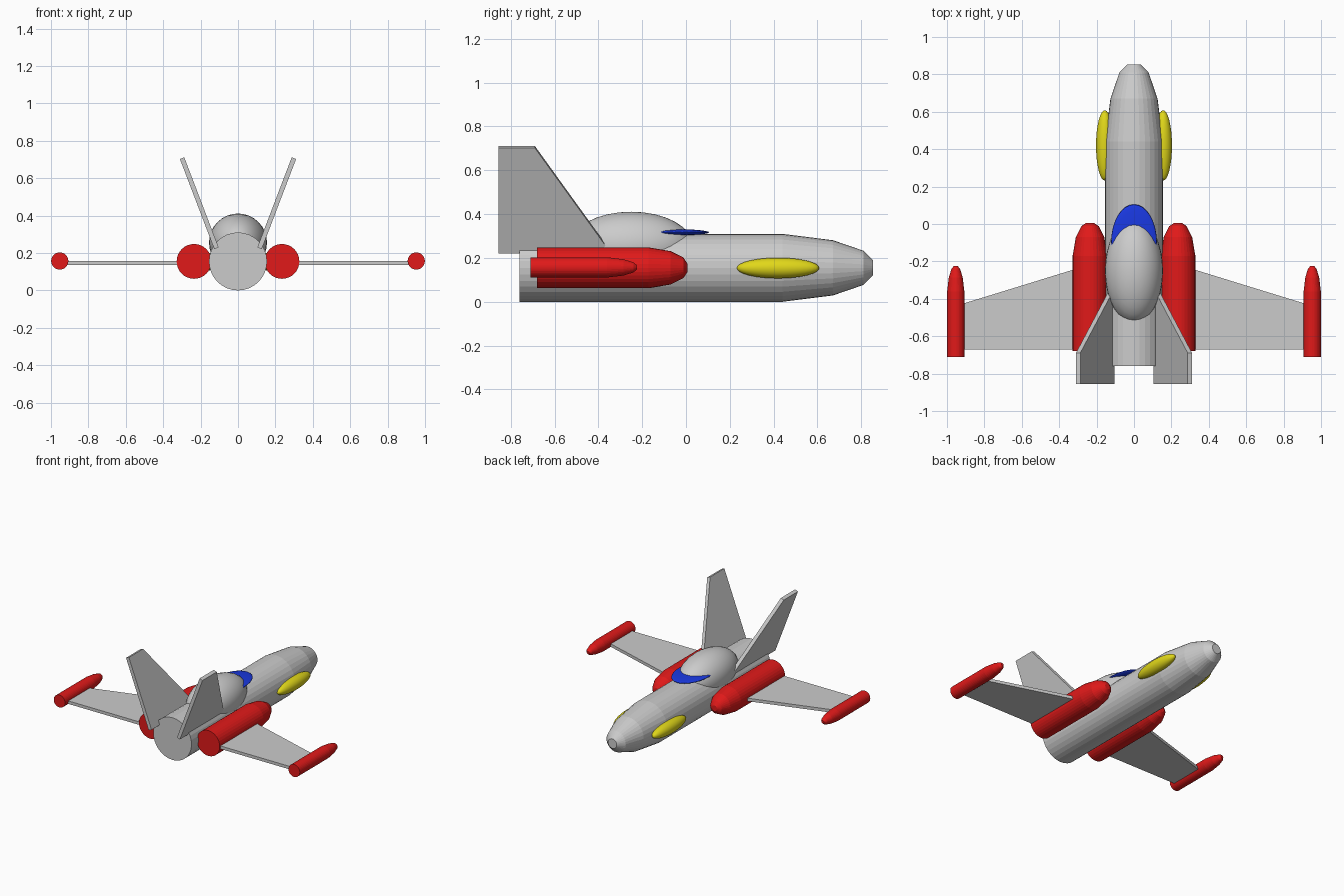
import bpy, bmesh
from math import sin, cos, pi
from mathutils import Vector

if "Cube" in bpy.data.objects:
    bpy.data.objects.remove(bpy.data.objects["Cube"])

def material(name, color):
    m = bpy.data.materials.new(name)
    m.diffuse_color = color
    m.use_nodes = True
    m.node_tree.nodes["Principled BSDF"].inputs["Base Color"].default_value = m.diffuse_color
    return m

RED = material("red", (0.75, 0.01, 0.01, 1))
BLUE = material("blue", (0.01, 0.04, 0.75, 1))
YELLOW = material("yellow", (0.75, 0.68, 0.01, 1))

def add_object(name, bm, mat=None):
    bmesh.ops.recalc_face_normals(bm, faces=bm.faces)
    mesh = bpy.data.meshes.new(name)
    bm.to_mesh(mesh)
    bm.free()
    if mat:
        mesh.materials.append(mat)
    ob = bpy.data.objects.new(name, mesh)
    bpy.context.collection.objects.link(ob)
    return ob

def mirror(ob):
    ob.modifiers.new("mirror", 'MIRROR')
    return ob

def tube(name, x, z, profile, mat=None, sides=32):
    """Round body along y, profile is a list of (y, radius)."""
    bm = bmesh.new()
    rings = [[bm.verts.new((x + r * cos(2 * pi * i / sides), y, z + r * sin(2 * pi * i / sides)))
              for i in range(sides)] for y, r in profile]
    for a, b in zip(rings, rings[1:]):
        for i in range(sides):
            j = (i + 1) % sides
            bm.faces.new((a[i], a[j], b[j], b[i]))
    bm.faces.new(rings[0])
    bm.faces.new(rings[-1])
    return add_object(name, bm, mat)

def ellipsoid(name, center, radii, mat=None):
    bm = bmesh.new()
    bmesh.ops.create_uvsphere(bm, u_segments=32, v_segments=16, radius=1)
    bmesh.ops.scale(bm, vec=radii, verts=bm.verts)
    bmesh.ops.translate(bm, vec=center, verts=bm.verts)
    ob = add_object(name, bm, mat)
    ob.data.shade_smooth()
    return ob

def plate(name, outline, offset):
    """Flat slab: the outline extruded by an offset vector, centred on the outline."""
    bm = bmesh.new()
    off = Vector(offset)
    face = bm.faces.new([bm.verts.new(Vector(p) - off / 2) for p in outline])
    ext = bmesh.ops.extrude_face_region(bm, geom=[face])
    verts = [v for v in ext["geom"] if isinstance(v, bmesh.types.BMVert)]
    bmesh.ops.translate(bm, vec=off, verts=verts)
    if face.is_valid and all(len(e.link_faces) == 1 for e in face.edges):
        bm.faces.new([v for v in face.verts])
    return add_object(name, bm)

# Fuselage with tapered nose
tube("fuselage", 0, 0.155, [(-0.76, 0.155), (0.44, 0.155), (0.67, 0.126), (0.81, 0.078), (0.853, 0.035)])

# Canopy hump and blue windscreen
ellipsoid("canopy", (0, -0.25, 0.256), (0.155, 0.282, 0.155))
ellipsoid("windscreen", (0, -0.095, 0.317), (0.122, 0.2, 0.016), BLUE)

# Side engines and wingtip pods
mirror(tube("engines", 0.235, 0.155,
            [(-0.68, 0.093), (-0.17, 0.093), (-0.07, 0.076), (-0.012, 0.047), (0.006, 0.02)], RED))
mirror(tube("wingtip_pods", 0.953, 0.157,
            [(-0.71, 0.046), (-0.36, 0.046), (-0.285, 0.037), (-0.24, 0.023), (-0.224, 0.01)], RED))

# Yellow nose blisters
mirror(ellipsoid("nose_blisters", (0.156, 0.42, 0.154), (0.047, 0.188, 0.047), YELLOW))

# Swept wings
mirror(plate("wings", [(0.1, -0.175, 0.146), (0.95, -0.437, 0.146), (0.95, -0.672, 0.146), (0.1, -0.672, 0.146)],
             (0, 0, 0.022)))

# Tail fins leaning outwards
mirror(plate("tail_fins", [(0.115, -0.855, 0.225), (0.299, -0.855, 0.707), (0.299, -0.69, 0.707), (0.115, -0.342, 0.225)],
             (0.0234, 0, -0.009)))
